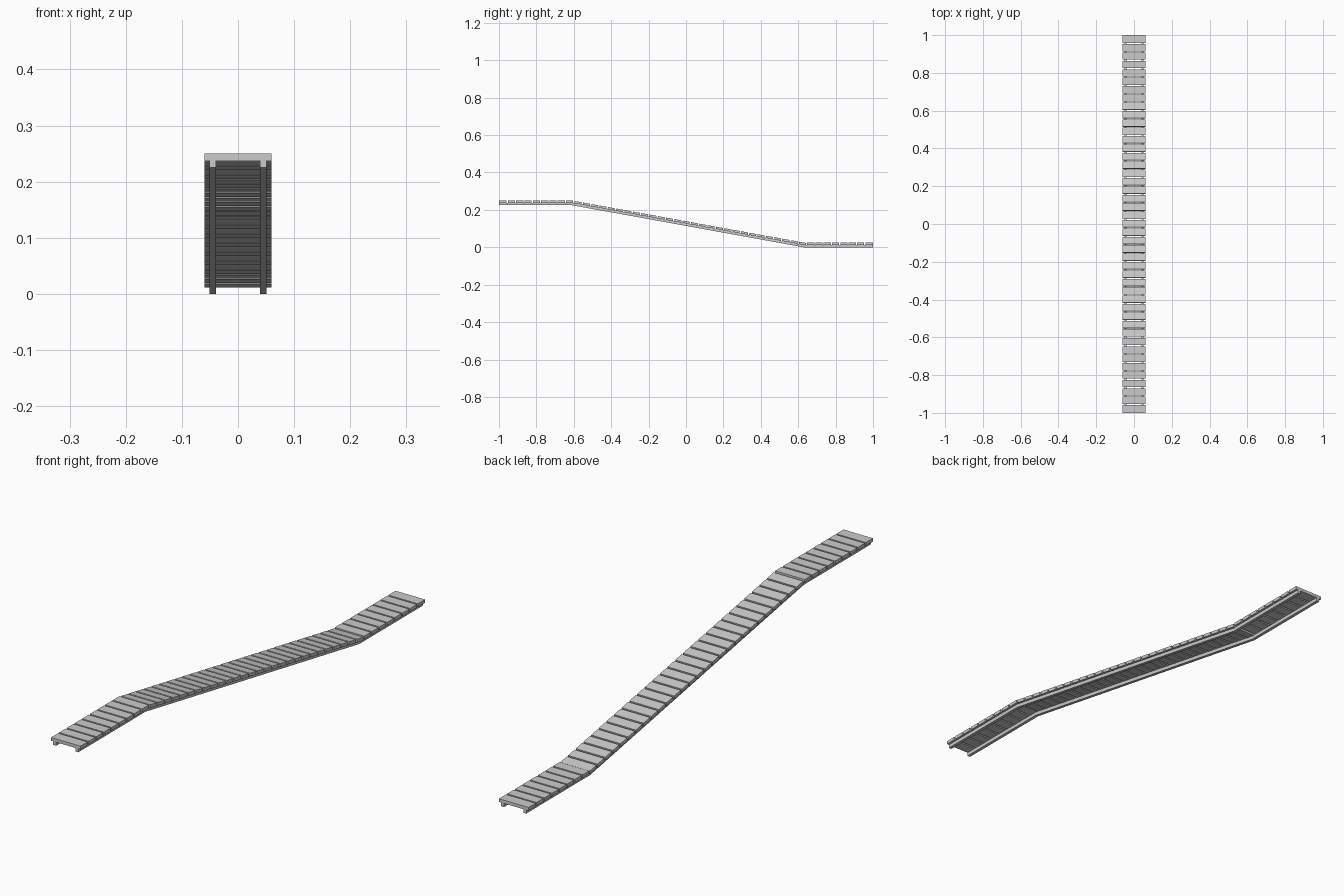
import bpy, bmesh, math

if "Cube" in bpy.data.objects:
    bpy.data.objects.remove(bpy.data.objects["Cube"])

# Walkway path: top line of the rails, (y, z)
PATH = [(-1.0, 0.238), (-0.61, 0.238), (0.63, 0.013), (1.0, 0.013)]
RAIL = 0.013
PLANK_T = 0.012
PITCH = 2 / 45
GAP = 0.006


def make_object(name, bm):
    bmesh.ops.recalc_face_normals(bm, faces=bm.faces)
    me = bpy.data.meshes.new(name)
    bm.to_mesh(me)
    bm.free()
    ob = bpy.data.objects.new(name, me)
    bpy.context.collection.objects.link(ob)
    return ob


def height(y):
    for (y0, z0), (y1, z1) in zip(PATH, PATH[1:]):
        if y <= y1:
            return z0 + (z1 - z0) * (y - y0) / (y1 - y0), math.atan2(z1 - z0, y1 - y0)
    return PATH[-1][1], 0.0


def prism(name, x, half_w, outline):
    bm = bmesh.new()
    a = [bm.verts.new((x - half_w, y, z)) for y, z in outline]
    b = [bm.verts.new((x + half_w, y, z)) for y, z in outline]
    n = len(outline)
    bm.faces.new(a)
    bm.faces.new(b)
    for i in range(n):
        j = (i + 1) % n
        bm.faces.new((a[i], a[j], b[j], b[i]))
    return make_object(name, bm)


# Two bent support rails
lower = [(y, z - RAIL) for y, z in PATH]
for side, x in (("left", -0.045), ("right", 0.045)):
    prism("rail_" + side, x, 0.006, PATH + lower[::-1])

# Cross planks lying along the rails
for i in range(45):
    y0 = -1 + i * PITCH + (GAP / 2 if i else 0)
    y1 = -1 + (i + 1) * PITCH - (GAP / 2 if i < 44 else 0)
    yc = (y0 + y1) / 2
    z, ang = height(yc)
    c, s = math.cos(ang), math.sin(ang)
    h = (y1 - y0) / 2
    corners = [(-h, 0), (h, 0), (h, PLANK_T), (-h, PLANK_T)]
    prism("plank_%02d" % (i + 1), 0, 0.06,
          [(yc + u * c - v * s, z + u * s + v * c) for u, v in corners])
